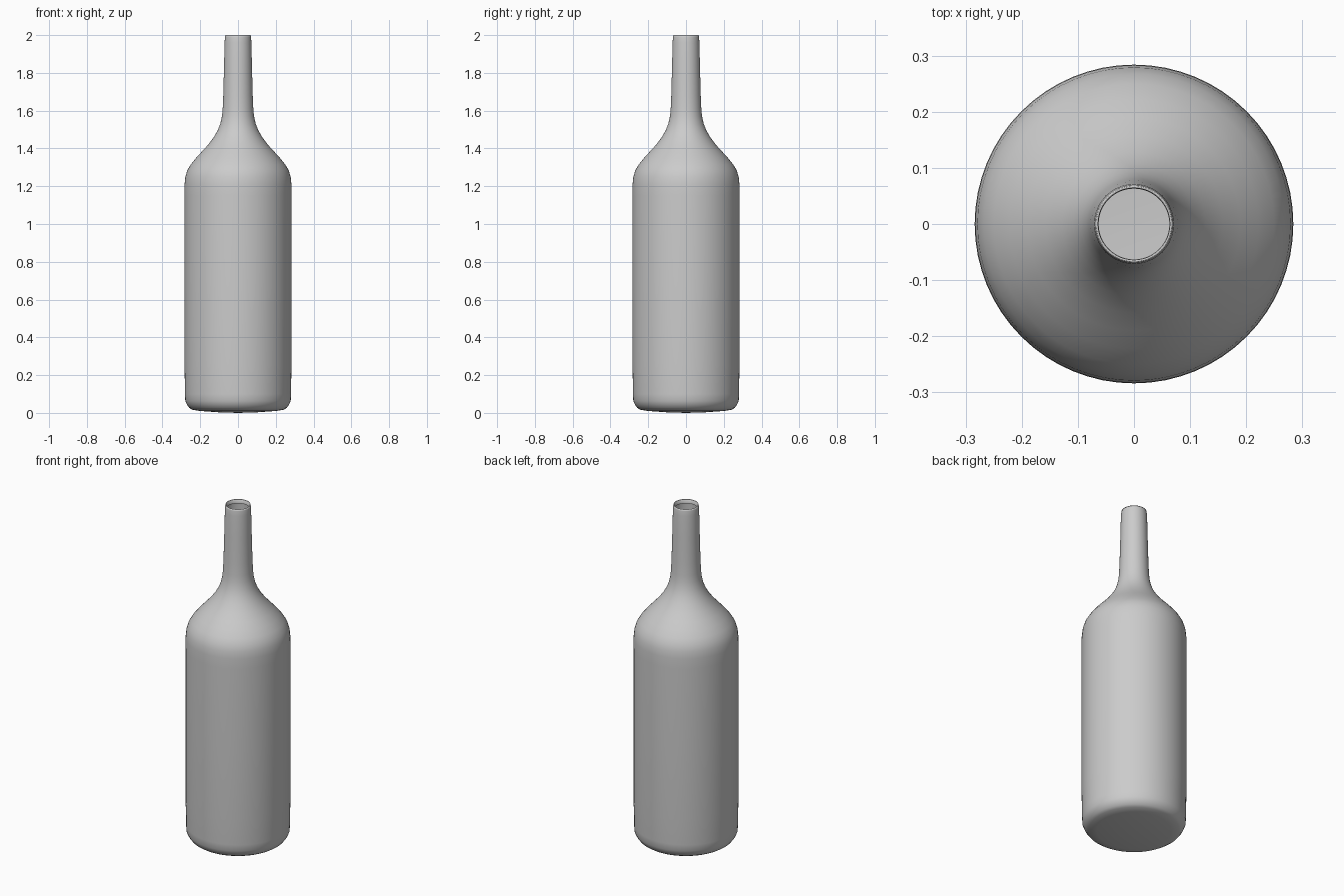
import bpy, bmesh
from math import sin, cos, pi

if "Cube" in bpy.data.objects:
    bpy.data.objects.remove(bpy.data.objects["Cube"])

SEGMENTS = 64

# Half-profile (radius, height) from base edge up to the folded lip
profile = [
    (0.10, 0.003), (0.20, 0.010), (0.243, 0.017), (0.258, 0.027),
    (0.270, 0.043), (0.279, 0.063), (0.281, 0.10), (0.282, 0.19),
    (0.284, 0.25), (0.284, 0.70), (0.284, 1.15), (0.283, 1.21),
    (0.279, 1.25), (0.268, 1.285), (0.250, 1.315), (0.222, 1.35),
    (0.190, 1.385), (0.158, 1.42), (0.128, 1.46), (0.108, 1.495),
    (0.094, 1.53), (0.085, 1.57), (0.081, 1.61), (0.078, 1.68),
    (0.074, 1.83), (0.071, 1.96), (0.069, 1.99), (0.067, 2.0),
    (0.064, 1.998), (0.063, 1.975),
]

# Bottle: lathe the profile, close the base, leave the mouth open
bm = bmesh.new()
rings = [[bm.verts.new((r * cos(2 * pi * i / SEGMENTS), r * sin(2 * pi * i / SEGMENTS), z))
          for i in range(SEGMENTS)] for r, z in profile]
for low, high in zip(rings, rings[1:]):
    for i in range(SEGMENTS):
        j = (i + 1) % SEGMENTS
        bm.faces.new((low[i], low[j], high[j], high[i]))
centre = bm.verts.new((0, 0, 0))
for i in range(SEGMENTS):
    bm.faces.new((centre, rings[0][(i + 1) % SEGMENTS], rings[0][i]))

mesh = bpy.data.meshes.new("bottle")
bm.to_mesh(mesh)
bm.free()
bottle = bpy.data.objects.new("bottle", mesh)
bpy.context.collection.objects.link(bottle)
mesh.shade_smooth()
